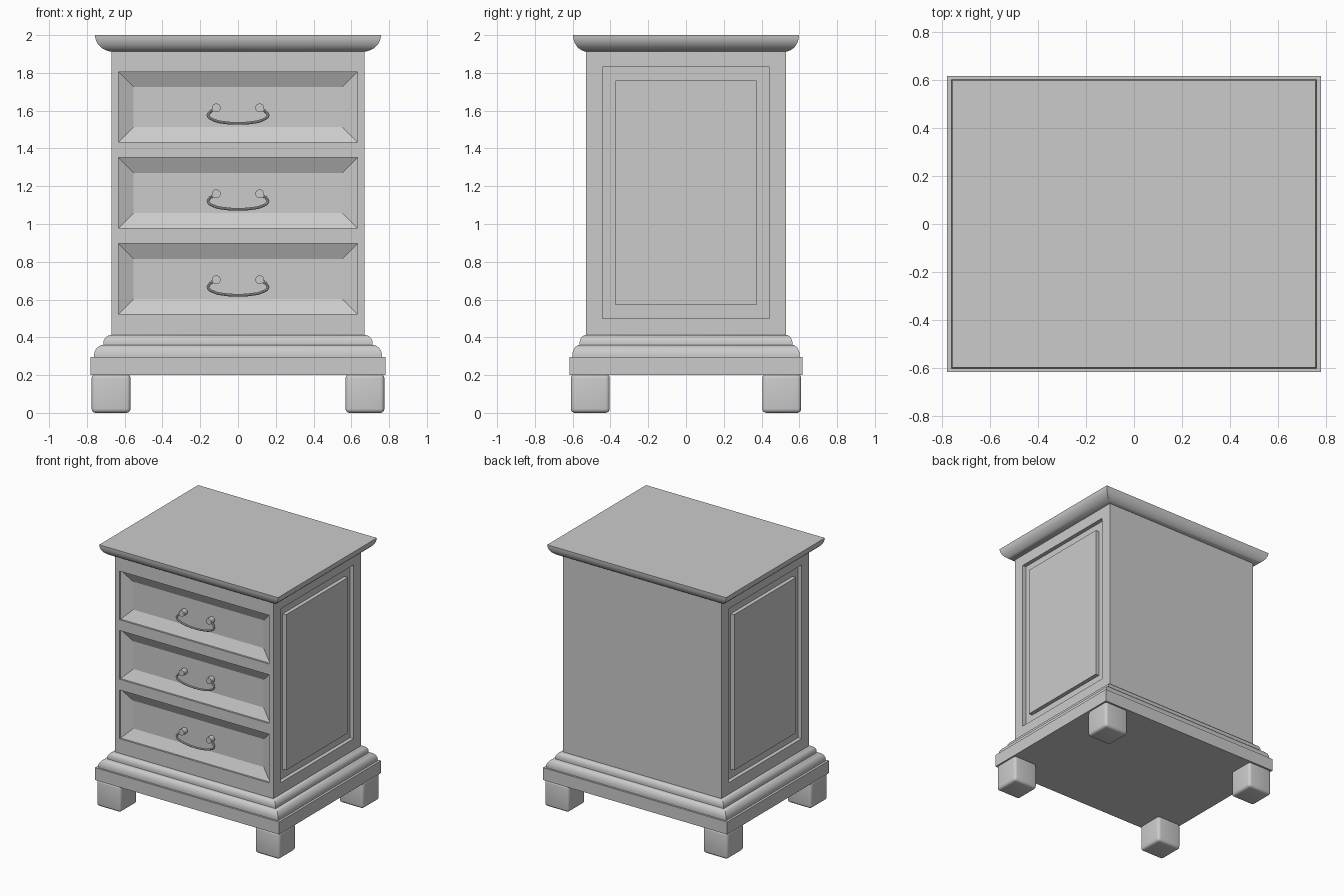
import bpy, bmesh, math
from mathutils import Vector

if "Cube" in bpy.data.objects:
    bpy.data.objects.remove(bpy.data.objects["Cube"])

RATIO = 0.79          # depth / width of the cabinet
BX, BY = 0.67, 0.53   # body half sizes


def finish(bm, name, smooth=True):
    bmesh.ops.recalc_face_normals(bm, faces=bm.faces)
    me = bpy.data.meshes.new(name)
    bm.to_mesh(me)
    bm.free()
    ob = bpy.data.objects.new(name, me)
    bpy.context.collection.objects.link(ob)
    if smooth:
        bpy.ops.object.select_all(action='DESELECT')
        bpy.context.view_layer.objects.active = ob
        ob.select_set(True)
        bpy.ops.object.shade_smooth_by_angle(angle=math.radians(35))
    return ob


def moulding(name, profile):
    """Rectangular stack lofted through (half width, z) profile points."""
    bm = bmesh.new()
    loops = [[bm.verts.new((sx * r, sy * r * RATIO, z))
              for sx, sy in ((-1, -1), (1, -1), (1, 1), (-1, 1))]
             for r, z in profile]
    for a, b in zip(loops, loops[1:]):
        for i in range(4):
            j = (i + 1) % 4
            bm.faces.new((a[i], a[j], b[j], b[i]))
    bm.faces.new(loops[0][::-1])
    bm.faces.new(loops[-1])
    return finish(bm, name)


def ovolo(r0, r1, z0, z1, n=8, start=0):
    """Quarter-round points from (r0, z0) to (r1, z1), vertical at r0."""
    pts = []
    for i in range(n + 1):
        t = math.pi / 2 * i / n
        pts.append((r1 + (r0 - r1) * math.cos(t), z0 + (z1 - z0) * math.sin(t)))
    return pts


# Base: square plinth and two rounded steps
moulding("plinth", [(0.78, 0.2), (0.78, 0.295)])
moulding("lower_base_moulding", [(0.762, 0.29)] + ovolo(0.762, 0.71, 0.305, 0.36))
moulding("upper_base_moulding", [(0.713, 0.355)] + ovolo(0.713, 0.67, 0.37, 0.412))

# Crown: flared top with a rounded underside
crown = [(r, z) for r, z in ovolo(0.757, 0.66, 2.0, 1.912)][::-1]
moulding("top", crown)


# Body with recessed drawer fronts and grooved side panels
def panel_faces(bm, normal, us, zs, axis):
    """Cut the face with this normal along us (on axis) and zs; return its cells."""
    def mine():
        return [f for f in bm.faces if f.normal.dot(Vector(normal)) > 0.99
                and abs(f.calc_center_median().dot(Vector(normal))) > 0.5]
    u_dir = (1, 0, 0) if axis == 0 else (0, 1, 0)
    cuts = [(Vector(u_dir), u) for u in us] + [(Vector((0, 0, 1)), z) for z in zs]
    for d, v in cuts:
        fs = mine()
        geom = set(fs)
        for f in fs:
            geom.update(f.edges)
            geom.update(f.verts)
        bmesh.ops.bisect_plane(bm, geom=list(geom), plane_co=d * v, plane_no=d)
        bm.normal_update()
    return mine()


def inset(bm, faces, thickness, depth):
    bmesh.ops.inset_individual(bm, faces=faces, thickness=thickness,
                               depth=depth, use_even_offset=True)
    bm.normal_update()


bm = bmesh.new()
bmesh.ops.create_cube(bm, size=2)
for v in bm.verts:
    v.co = (v.co.x * BX, v.co.y * BY, 0.3 if v.co.z < 0 else 1.94)
bm.normal_update()

drawers = [(0.523 + 0.455 * i, 0.896 + 0.455 * i) for i in range(3)]
cells = panel_faces(bm, (0, -1, 0), (-0.632, 0.632), [z for d in drawers for z in d], 0)
fronts = [f for f in cells if abs(f.calc_center_median().x) < 0.1
          and any(a < f.calc_center_median().z < b for a, b in drawers)]
inset(bm, fronts, 0, -0.014)
inset(bm, fronts, 0.08, -0.038)

for s in (-1, 1):
    cells = panel_faces(bm, (s, 0, 0), (-0.443, 0.443), (0.5, 1.83), 1)
    panel = [f for f in cells if abs(f.calc_center_median().y) < 0.1
             and 0.5 < f.calc_center_median().z < 1.83]
    inset(bm, panel, 0, -0.03)
    inset(bm, panel, 0.07, 0)
    inset(bm, panel, 0, 0.03)
finish(bm, "body", smooth=False)

# Feet: rounded blocks at the four corners
for sx, side in ((-1, "left"), (1, "right")):
    for sy, end in ((-1, "front"), (1, "back")):
        bm = bmesh.new()
        bmesh.ops.create_cube(bm, size=1)
        for v in bm.verts:
            v.co = (sx * 0.672 + v.co.x * 0.206, sy * 0.507 + v.co.y * 0.206,
                    0.103 + v.co.z * 0.206)
        bmesh.ops.bevel(bm, geom=bm.edges[:], offset=0.022, segments=4,
                        profile=0.5, affect='EDGES')
        finish(bm, f"{end}_{side}_foot")

# Handles: two round posts and a drooping bail per drawer
half = [(0.115, -0.502, 0.0), (0.148, -0.51, -0.022), (0.158, -0.515, -0.042),
        (0.13, -0.518, -0.064), (0.07, -0.52, -0.078)]
path = [(-x, y, z) for x, y, z in half] + [(0, -0.52, -0.082)] + half[::-1]
for i, (a, b) in enumerate(drawers):
    z0 = b - 0.191 + 0.0
    bm = bmesh.new()
    for sx in (-1, 1):
        ret = bmesh.ops.create_cone(bm, cap_ends=True, segments=24, radius1=0.023,
                                    radius2=0.023, depth=0.05)
        for v in ret["verts"]:
            x, y, z = v.co
            v.co = (sx * 0.115 + x, -0.495 + z, z0 + y)
    finish(bm, f"handle_posts_{i + 1}")

    cu = bpy.data.curves.new(f"handle_bail_{i + 1}", 'CURVE')
    cu.dimensions = '3D'
    cu.bevel_depth = 0.0075
    cu.bevel_resolution = 3
    cu.resolution_u = 6
    cu.use_fill_caps = True
    sp = cu.splines.new('BEZIER')
    sp.bezier_points.add(len(path) - 1)
    for p, (x, y, z) in zip(sp.bezier_points, path):
        p.co = (x, y, z0 + z)
        p.handle_left_type = p.handle_right_type = 'AUTO'
    ob = bpy.data.objects.new(cu.name, cu)
    bpy.context.collection.objects.link(ob)
    bpy.ops.object.select_all(action='DESELECT')
    bpy.context.view_layer.objects.active = ob
    ob.select_set(True)
    bpy.ops.object.convert(target='MESH')
    bpy.ops.object.shade_smooth_by_angle(angle=math.radians(35))
